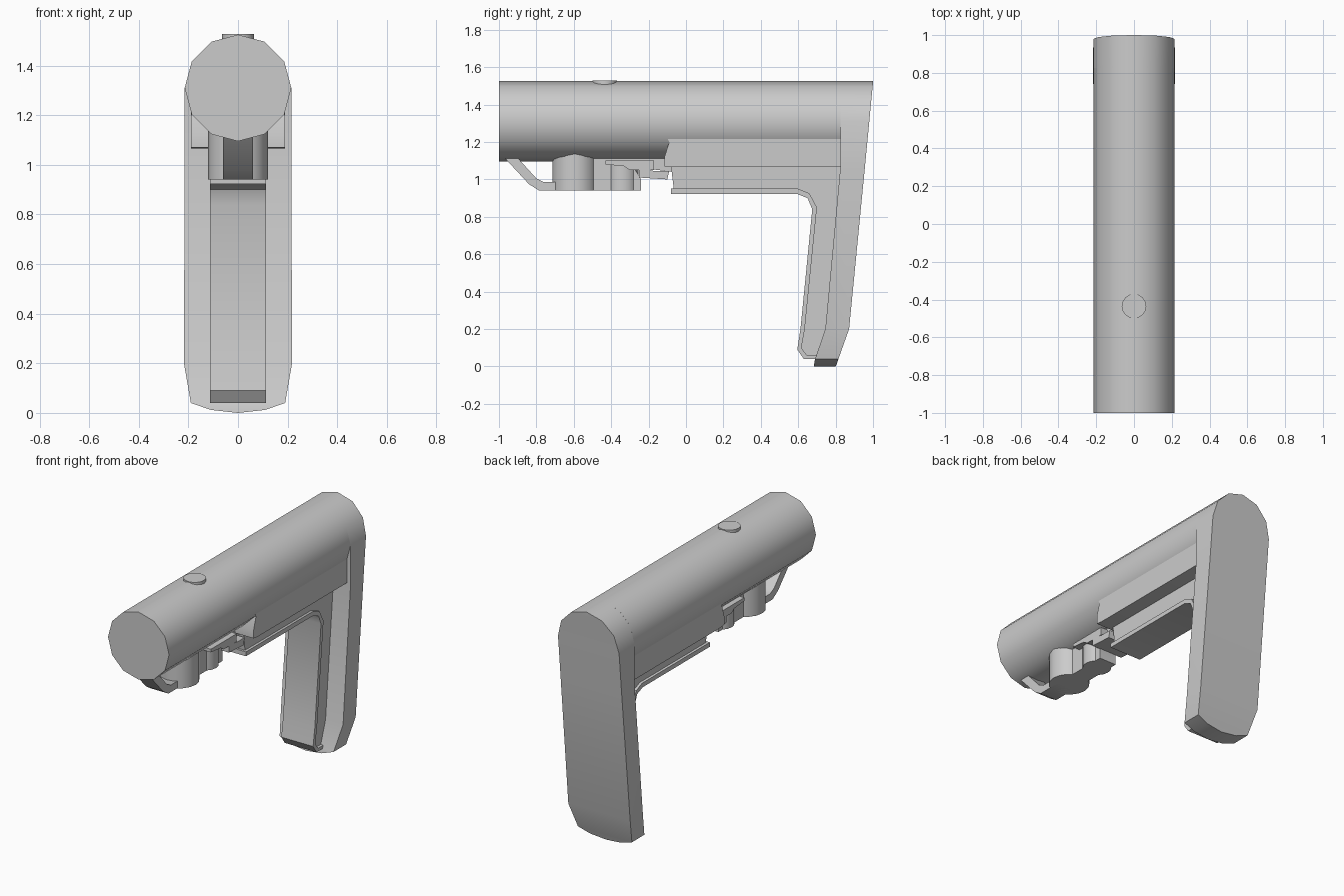
import bpy, bmesh, math

if "Cube" in bpy.data.objects:
    bpy.data.objects.remove(bpy.data.objects["Cube"])

grey = bpy.data.materials.new("matte grey")
grey.diffuse_color = (0.6, 0.6, 0.6, 1)
grey.use_nodes = True
grey.node_tree.nodes["Principled BSDF"].inputs["Base Color"].default_value = grey.diffuse_color


def finish(name, bm, angle=35):
    bmesh.ops.remove_doubles(bm, verts=bm.verts, dist=1e-5)
    bmesh.ops.recalc_face_normals(bm, faces=bm.faces)
    mesh = bpy.data.meshes.new(name)
    bm.to_mesh(mesh)
    bm.free()
    mesh.materials.append(grey)
    ob = bpy.data.objects.new(name, mesh)
    bpy.context.collection.objects.link(ob)
    bpy.ops.object.select_all(action='DESELECT')
    ob.select_set(True)
    bpy.context.view_layer.objects.active = ob
    bpy.ops.object.shade_smooth_by_angle(angle=math.radians(angle))
    return ob


def extrude(name, pts, vec, angle=35):
    """Extrude a closed 3D outline along vec."""
    bm = bmesh.new()
    face = bm.faces.new([bm.verts.new(p) for p in pts])
    new = bmesh.ops.extrude_face_region(bm, geom=[face], use_keep_orig=True)['geom']
    bmesh.ops.translate(bm, vec=vec, verts=[v for v in new if isinstance(v, bmesh.types.BMVert)])
    return finish(name, bm, angle)


def side_prism(name, yz, half):
    return extrude(name, [(-half, y, z) for y, z in yz], (2 * half, 0, 0))


def disc(name, x, y, r, z0, z1, n=16):
    ring = [(x + r * math.cos(2 * math.pi * i / n), y + r * math.sin(2 * math.pi * i / n), z0)
            for i in range(n)]
    return extrude(name, ring, (0, 0, z1 - z0))


# Twelve-sided tube with a vertex at the top
R, ZC = 0.215, 1.31
ring = [(R * math.sin(math.pi * i / 6), -1, ZC + R * math.cos(math.pi * i / 6)) for i in range(12)]
extrude("tube", ring, (0, 1.825, 0))
disc("top_pin", 0, -0.435, 0.065, 1.45, 1.528)

# Butt pad: rows of (z, half width, front y, back y)
rows = [(1.525, 0, 0.825, 1.0), (1.496, 0.1075, 0.825, 0.998), (1.4175, 0.186, 0.825, 0.99),
        (1.31, 0.215, 0.825, 0.98), (1.06, 0.215, 0.825, 0.956), (0.2, 0.218, 0.745, 0.872),
        (0.04, 0.19, 0.69, 0.815), (0.012, 0.11, 0.685, 0.806), (0, 0, 0.683, 0.80)]
bm = bmesh.new()
loops = [[bm.verts.new(p) for p in ((-w, f, z), (w, f, z), (w, b, z), (-w, b, z))]
         for z, w, f, b in rows]
for a, b in zip(loops, loops[1:]):
    for i in range(4):
        j = (i + 1) % 4
        bm.faces.new((a[i], a[j], b[j], b[i]))
bmesh.ops.dissolve_degenerate(bm, dist=1e-5, edges=bm.edges)
finish("butt_pad", bm)

# Body cheeks under the tube
side_prism("body", [(-0.13, 1.28), (-0.09, 1.2), (-0.115, 1.12), (-0.115, 1.07),
                    (-0.07, 1.065), (0.83, 1.065), (0.83, 1.28)], 0.19)

# Narrow web below the body and along the leg
side_prism("web", [(-0.08, 1.07), (-0.065, 0.945), (0.6, 0.945), (0.655, 0.92), (0.69, 0.85),
                   (0.625, 0.2), (0.61, 0.1), (0.64, 0.055), (0.71, 0.055), (0.76, 0.2),
                   (0.84, 1.07)], 0.095)

# Raised trim strip around the inside edge
outer = [(-0.08, 0.95), (0.6, 0.95), (0.66, 0.925), (0.7, 0.85), (0.635, 0.2),
         (0.617, 0.1), (0.645, 0.06), (0.72, 0.06)]
inner = [(-0.08, 0.922), (0.595, 0.922), (0.65, 0.9), (0.675, 0.84), (0.612, 0.2),
         (0.595, 0.09), (0.63, 0.04), (0.72, 0.04)]
side_prism("trim_strip", outer + inner[::-1], 0.112)

# Adjustment lever: large knob, neck, small knob, plate, lug
disc("large_knob", 0, -0.595, 0.12, 0.94, 1.14)
side_prism("knob_neck", [(-0.55, 0.94), (-0.24, 0.94), (-0.24, 1.0), (-0.3, 1.1), (-0.55, 1.1)], 0.06)
disc("small_knob", 0, -0.34, 0.085, 0.94, 1.08)
side_prism("lever_plate", [(-0.43, 1.1), (-0.43, 1.08), (-0.33, 1.07), (-0.3, 1.05),
                           (-0.17, 1.05), (-0.17, 1.1)], 0.11)
side_prism("lever_lug", [(-0.25, 1.01), (-0.1, 1.0), (-0.09, 1.045), (-0.17, 1.045), (-0.25, 1.06)], 0.11)
side_prism("lever_mount", [(-0.5, 1.09), (-0.06, 1.04), (-0.06, 1.15), (-0.5, 1.15)], 0.06)

# Bent hook in front of the lever
side_prism("hook", [(-0.97, 1.115), (-0.84, 0.975), (-0.785, 0.94), (-0.62, 0.94), (-0.62, 0.985),
                    (-0.76, 0.985), (-0.8, 1.005), (-0.9, 1.115)], 0.06)
